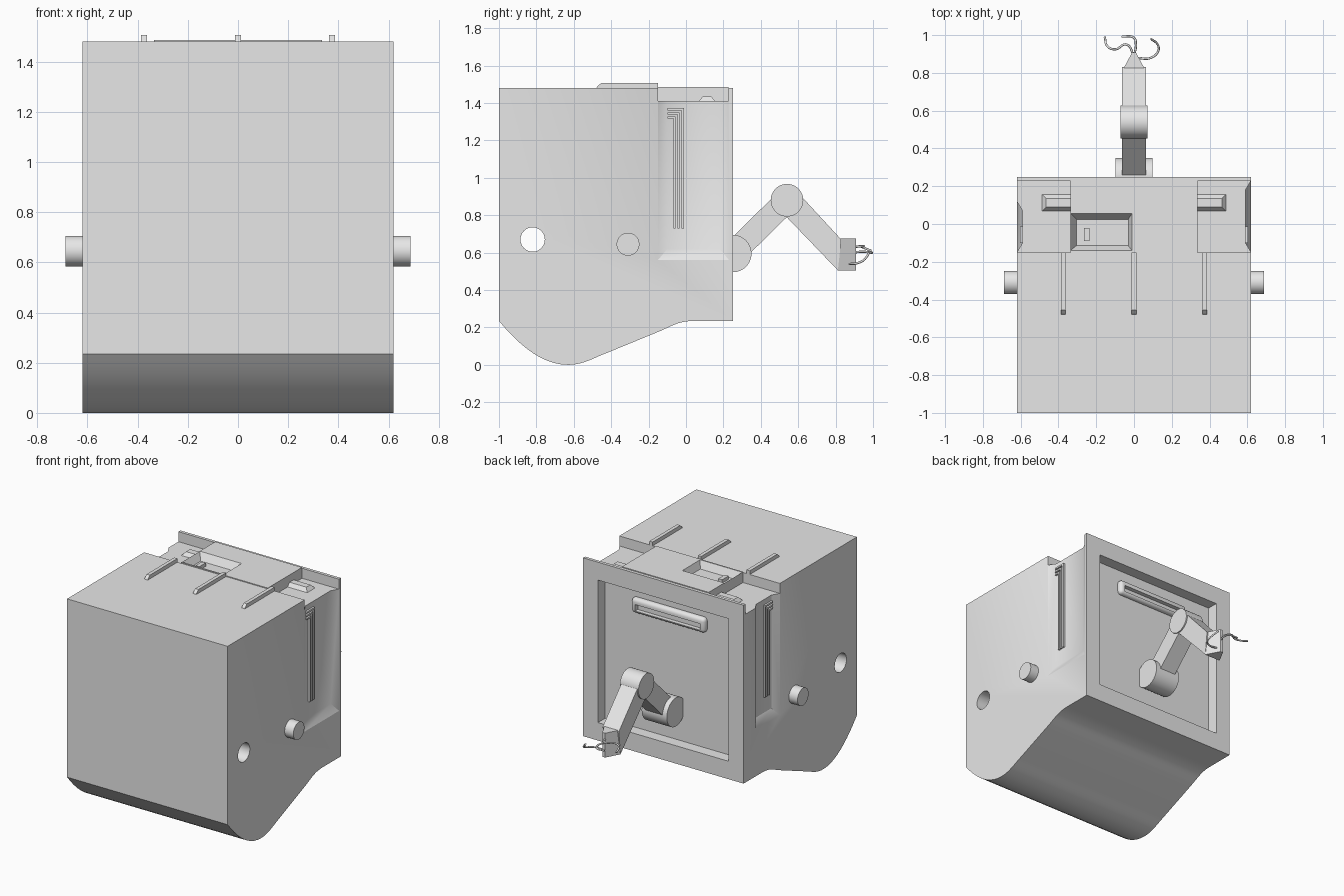
import bpy, bmesh
from math import pi, radians
from mathutils import Matrix, Vector
from itertools import product

if "Cube" in bpy.data.objects:
    bpy.data.objects.remove(bpy.data.objects["Cube"])

grey = bpy.data.materials.new("light_grey")
grey.use_nodes = True
grey.diffuse_color = (0.8, 0.8, 0.8, 1)
grey.node_tree.nodes["Principled BSDF"].inputs["Base Color"].default_value = (0.8, 0.8, 0.8, 1)


def finish(name, bm):
    bmesh.ops.recalc_face_normals(bm, faces=bm.faces)
    mesh = bpy.data.meshes.new(name)
    bm.to_mesh(mesh)
    bm.free()
    mesh.materials.append(grey)
    obj = bpy.data.objects.new(name, mesh)
    bpy.context.collection.objects.link(obj)
    return obj


def activate(obj):
    bpy.ops.object.select_all(action='DESELECT')
    obj.select_set(True)
    bpy.context.view_layer.objects.active = obj


def smooth(obj):
    activate(obj)
    bpy.ops.object.shade_smooth_by_angle(angle=radians(32))
    return obj


def hull(name, points):
    bm = bmesh.new()
    for p in points:
        bm.verts.new(p)
    bmesh.ops.convex_hull(bm, input=bm.verts)
    bmesh.ops.dissolve_limit(bm, angle_limit=0.01, verts=bm.verts, edges=bm.edges)
    return finish(name, bm)


def corners(x, y, z):
    return list(product(x, y, z))


def box(name, x, y, z):
    return hull(name, corners(x, y, z))


def prism(name, profile, half):
    """Side outline in (y, z), extruded across x."""
    bm = bmesh.new()
    face = bm.faces.new([bm.verts.new((-half, y, z)) for y, z in profile])
    new = bmesh.ops.extrude_face_region(bm, geom=[face])["geom"]
    bmesh.ops.translate(bm, vec=(2 * half, 0, 0),
                        verts=[v for v in new if isinstance(v, bmesh.types.BMVert)])
    return finish(name, bm)


def barrel(name, y, z, radius, x0, x1):
    bm = bmesh.new()
    place = Matrix.Translation(((x0 + x1) / 2, y, z)) @ Matrix.Rotation(pi / 2, 4, 'Y')
    bmesh.ops.create_cone(bm, cap_ends=True, segments=48, radius1=radius,
                          radius2=radius, depth=x1 - x0, matrix=place)
    return smooth(finish(name, bm))


def cut(obj, *cutters):
    activate(obj)
    for cutter in cutters:
        mod = obj.modifiers.new("cut", 'BOOLEAN')
        mod.operation, mod.solver, mod.object = 'DIFFERENCE', 'EXACT', cutter
        bpy.ops.object.modifier_apply(modifier=mod.name)
        bpy.data.objects.remove(cutter)


def bezier(a, b, c, d, n=10):
    a, b, c, d = map(Vector, (a, b, c, d))
    for i in range(n + 1):
        t = i / n
        yield a * (1-t)**3 + b * 3*t*(1-t)**2 + c * 3*t*t*(1-t) + d * t**3


# Main housing with a curved belly
belly = list(bezier((-1, .235), (-.88, .09), (-.76, 0), (-.63, 0)))
belly += list(bezier((-.63, 0), (-.55, 0), (-.5, .035), (-.42, .065)))[1:]
belly += list(bezier((-.14, .18), (-.07, .21), (-.04, .235), (.05, .235)))
outline = [tuple(p) for p in belly] + [(.25, .235), (.25, 1.48), (-1, 1.48)]
body = prism("housing", outline, .62)

# Side recesses open at the top, rear shelf, back door recess, axle hole
recesses = []
for s, back in ((1, .18), (-1, .07)):
    outer = corners([s * .65], (-.2, back + .1), (.5, 1.6))
    inner = corners([s * .59], (-.1, back), (.62, 1.6))
    recesses.append(hull("recess_cutter", outer + inner))
cut(body,
    box("shelf_cutter", (-.8, .8), (-.15, .228), (1.41, 1.7)),
    box("door_cutter", (-.505, .505), (.17, .4), (.36, 1.355)),
    barrel("hole_cutter", -.82, .67, .065, -.8, .8), *recesses)
smooth(body)

# Centre deck with a sunken tray and small switch
deck = box("centre_deck", (-.335, .335), (-.15, .228), (1.4, 1.486))
cut(deck, hull("tray_cutter", corners((-.355, 0), (-.155, .075), [1.516])
               + corners((-.305, -.03), (-.115, .025), [1.436])))
box("tray_switch", (-.265, -.235), (-.09, -.02), (1.43, 1.46))

# Top rails with sloped front ends
for x in (-.375, 0, .375):
    w = (x - .0125, x + .0125)
    hull("top_rail", corners(w, (-.48, -.15), [1.475])
         + corners(w, (-.475,), [1.487]) + corners(w, (-.455, -.15), [1.506]))

for s in (-1, 1):
    # Side pegs and shelf vents
    barrel("side_peg", -.31, .645, .061, *sorted((s * .58, s * .687)))
    hull("shelf_vent", corners((s * .33, s * .49), (.065, .16), [1.405])
         + corners((s * .33, s * .465), (.09, .135), [1.435]))
    # Nested bent conduits inside each side recess
    for i in range(3):
        y, top = -.018 - .022 * i, 1.372 - .022 * i
        x = (s * .58, s * .603)
        box("conduit_drop", x, (y - .006, y + .006), (.73, top))
        box("conduit_bend", x, (-.1, y + .006), (top - .012, top))

# Door handle: softly rounded bar with a finger slot
handle = box("door_handle", (-.285, .285), (.15, .205), (1.17, 1.275))
activate(handle)
mod = handle.modifiers.new("round", 'BEVEL')
mod.width, mod.segments = .025, 4
bpy.ops.object.modifier_apply(modifier=mod.name)
cut(handle, box("slot_cutter", (-.25, .25), (.175, .3), (1.19, 1.235)))
smooth(handle)

# Folding arm
barrel("shoulder", .25, .595, .1, -.097, .097)
shoulder, elbow = Vector((.26, .605)), Vector((.54, .88))
normal = (elbow - shoulder).orthogonal().normalized() * .064
prism("upper_arm", [shoulder + normal, elbow + normal,
                    elbow - normal, shoulder - normal], .063)
barrel("elbow", .54, .88, .087, -.072, .072)
prism("forearm", [(.49, .84), (.812, .505), (.83, .67), (.59, .93)], .0625)
hull("wrist", corners((-.063, .063), [.81], (.505, .675))
     + corners((-.01, .01), [.908], (.505, .675)))

# Bent wire fingers
fingers = {
    "left_finger": [(0, .89, .63), (-.04, .95, .635), (-.1, .925, .635),
                    (-.14, .94, .63), (-.155, .99, .61)],
    "middle_finger": [(0, .89, .6), (.01, .95, .605), (0, .985, .6), (-.065, .993, .6)],
    "right_finger": [(.01, .88, .54), (.09, .88, .54), (.13, .92, .545),
                     (.125, .95, .56), (.09, .98, .6)],
}
for name, path in fingers.items():
    curve = bpy.data.curves.new(name, 'CURVE')
    curve.dimensions = '3D'
    curve.bevel_depth, curve.bevel_resolution = .006, 2
    curve.use_fill_caps = True
    spline = curve.splines.new('BEZIER')
    spline.bezier_points.add(len(path) - 1)
    for point, co in zip(spline.bezier_points, path):
        point.co = co
        point.handle_left_type = point.handle_right_type = 'AUTO'
    curve.materials.append(grey)
    bpy.context.collection.objects.link(bpy.data.objects.new(name, curve))
